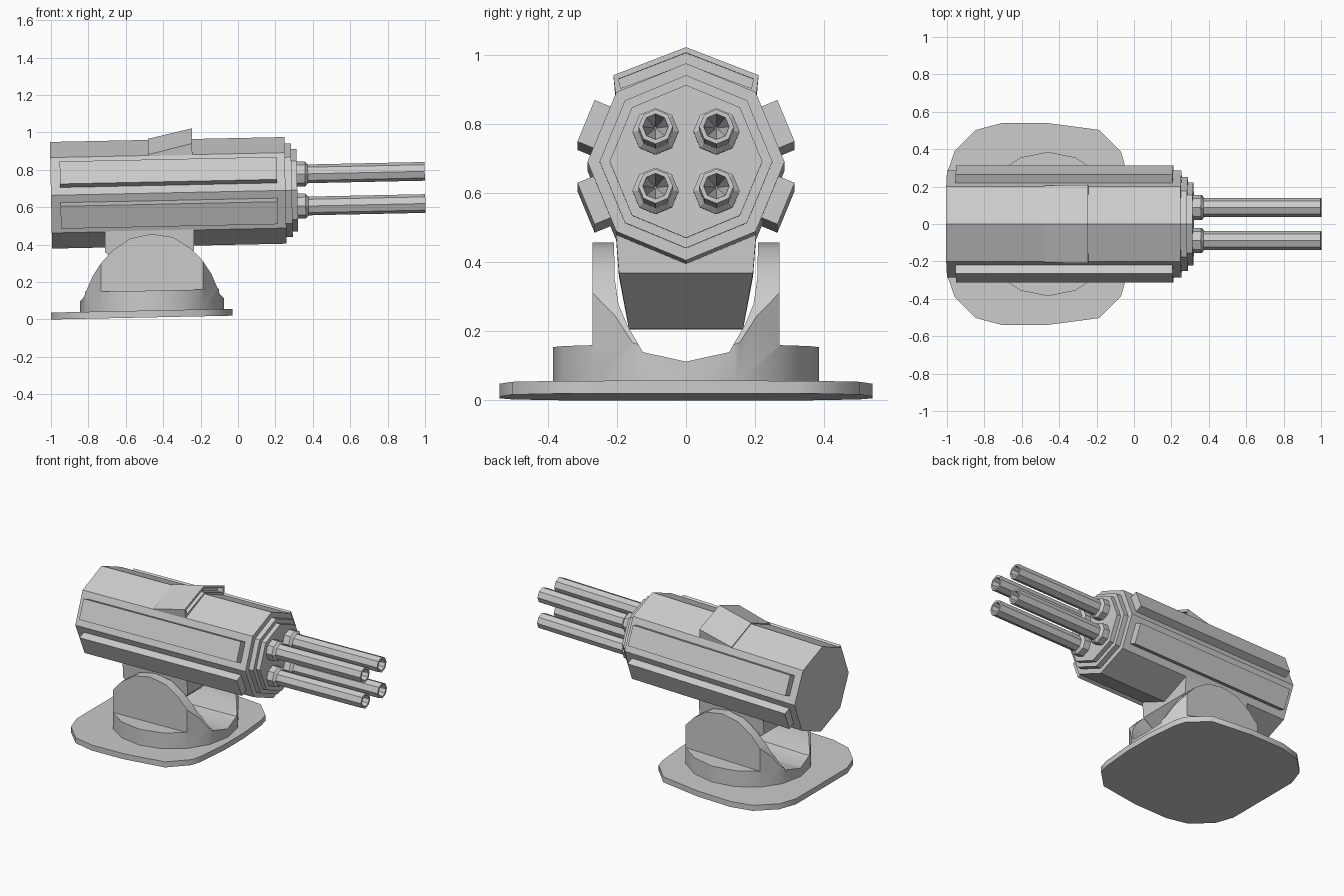
import bpy, bmesh
from math import sin, cos, pi, radians

if "Cube" in bpy.data.objects:
    bpy.data.objects.remove(bpy.data.objects["Cube"])

CZ = 0.664      # height of the gun axis at the rear
TILT = 0.021    # the whole model rises slightly towards the muzzle
parts = []


def finish(name, bm):
    bmesh.ops.recalc_face_normals(bm, faces=bm.faces[:])
    me = bpy.data.meshes.new(name)
    bm.to_mesh(me)
    bm.free()
    ob = bpy.data.objects.new(name, me)
    bpy.context.collection.objects.link(ob)
    parts.append(ob)
    return ob


def loft_bm(rings):
    """Skin a list of equal-length 3D rings and cap both ends."""
    bm = bmesh.new()
    vs = [[bm.verts.new(p) for p in r] for r in rings]
    n = len(rings[0])
    for a, b in zip(vs, vs[1:]):
        for i in range(n):
            j = (i + 1) % n
            bm.faces.new((a[i], a[j], b[j], b[i]))
    bm.faces.new(vs[0])
    bm.faces.new(vs[-1])
    return bm


def loft(name, rings):
    return finish(name, loft_bm(rings))


def prism(name, profile, axis, a, b):
    place = {'X': lambda u, v, t: (t, u, v),
             'Y': lambda u, v, t: (u, t, v),
             'Z': lambda u, v, t: (u, v, t)}[axis]
    return loft(name, [[place(u, v, t) for u, v in profile] for t in (a, b)])


def octagon(x, r, y=0.0, z=CZ):
    return [(x, y + r * sin(i * pi / 4), z + r * cos(i * pi / 4)) for i in range(8)]


def boolean(ob, cutter, op):
    m = ob.modifiers.new("cut", 'BOOLEAN')
    m.operation, m.object, m.solver = op, cutter, 'EXACT'
    bpy.context.view_layer.objects.active = ob
    bpy.ops.object.modifier_apply(modifier=m.name)
    parts.remove(cutter)
    bpy.data.objects.remove(cutter)


# Ground plate: rounded square
half = [(0.485, 0.1), (0.465, 0.318), (0.445, 0.388), (0.33, 0.503), (0.05, 0.54),
        (-0.19, 0.54), (-0.33, 0.503), (-0.445, 0.388), (-0.485, 0.27)]
outline = half + [(x, -y) for x, y in reversed(half)]
plate = prism("base_plate", [(x - 0.515, y) for x, y in outline], 'Z', 0.0, 0.037)

# Yoke: drum rounded by an arch, with flat outer faces and a U-shaped channel
MX = -0.46
drum = [(MX + 0.385 * cos(i * pi / 8), 0.385 * sin(i * pi / 8)) for i in range(16)]
yoke = prism("yoke", drum, 'Z', 0.03, 0.6)
side_curve = [(0.4, 0.0), (0.4, 0.11), (0.35, 0.15), (0.318, 0.225), (0.273, 0.295),
              (0.21, 0.363), (0.115, 0.425)]
arch = ([(MX + x, z) for x, z in side_curve] + [(MX, 0.446)]
        + [(MX - x, z) for x, z in reversed(side_curve)])
boolean(yoke, prism("arch_cutter", arch, 'Y', -0.6, 0.6), 'INTERSECT')
for s in (-1, 1):
    side = [(s * 0.27, 0.143), (s * 0.6, 0.143), (s * 0.6, 0.7), (s * 0.27, 0.7)]
    boolean(yoke, prism("side_cutter", side, 'X', -1.2, 0.3), 'DIFFERENCE')
u = [(0.21, 0.7), (0.207, 0.34), (0.195, 0.26), (0.17, 0.2), (0.125, 0.121)]
channel = u + [(0, 0.093)] + [(-y, z) for y, z in reversed(u)]
boolean(yoke, prism("channel_cutter", channel, 'X', -1.2, 0.3), 'DIFFERENCE')

# Tapered mount block joining the body to the yoke
levels = [(-0.71, -0.235, 0.203, 0.47), (-0.71, -0.235, 0.194, 0.353),
          (-0.52, -0.425, 0.165, 0.195)]
loft("mount_block", [[(a, -w, z), (b, -w, z), (b, w, z), (a, w, z)] for a, b, w, z in levels])

gun_start = len(parts)

# Octagonal body with stepped front rings
steps = [(-1.0, 0.285), (0.254, 0.285), (0.254, 0.25), (0.288, 0.25),
         (0.288, 0.221), (0.317, 0.221)]
loft("gun_body", [octagon(x, r) for x, r in steps])

# Raised side panels
for s in (-1, 1):
    for level, ang in (("upper", 22.5), ("lower", -22.5)):
        c, n = cos(radians(ang)), sin(radians(ang))
        prof = [(s * (d * c - t * n), CZ + d * n + t * c)
                for d, t in ((0.25, -0.065), (0.313, -0.065), (0.313, 0.065), (0.25, 0.065))]
        prism(f"{level}_side_panel_{'left' if s > 0 else 'right'}", prof, 'X', -0.95, 0.21)

# Sight hood on the roof, with a recessed front
rear = [(0.2, 0.855), (0.205, 0.871), (0, 0.955), (-0.205, 0.871), (-0.2, 0.855), (0, 0.935)]
front = [(0.203, 0.865), (0.21, 0.925), (0, 1.006), (-0.21, 0.925), (-0.203, 0.865), (0, 0.942)]
lift = (0.022, -0.011, -0.016, -0.011, 0.022, 0.016)
slot = [(y * 0.93, z + dz) for (y, z), dz in zip(front, lift)]
loft("sight_hood", [[(x, y, z) for y, z in prof] for x, prof in
                    ((-0.475, rear), (-0.24, front), (-0.24, slot), (-0.28, slot))])

# Four barrels with collars and conical bores
for y in (-0.088, 0.088):
    for dz in (-0.086, 0.086):
        prof = [(0.3, 0.067), (0.36, 0.067), (0.375, 0.05), (1.0, 0.05),
                (1.0, 0.037), (0.8, 0.003)]
        loft("barrel", [octagon(x, r, y, CZ + dz) for x, r in prof])

# Tilt everything; the gun's end faces lean back with it
for k, ob in enumerate(parts):
    for v in ob.data.vertices:
        x, z = v.co.x, v.co.z
        v.co.z += TILT * (x + 1)
        if k >= gun_start:
            v.co.x -= TILT * (z - CZ)

# Smooth the rounded yoke and plate rim
bpy.ops.object.select_all(action='DESELECT')
for ob in (yoke, plate):
    ob.select_set(True)
bpy.context.view_layer.objects.active = yoke
bpy.ops.object.shade_smooth_by_angle(angle=radians(40))
